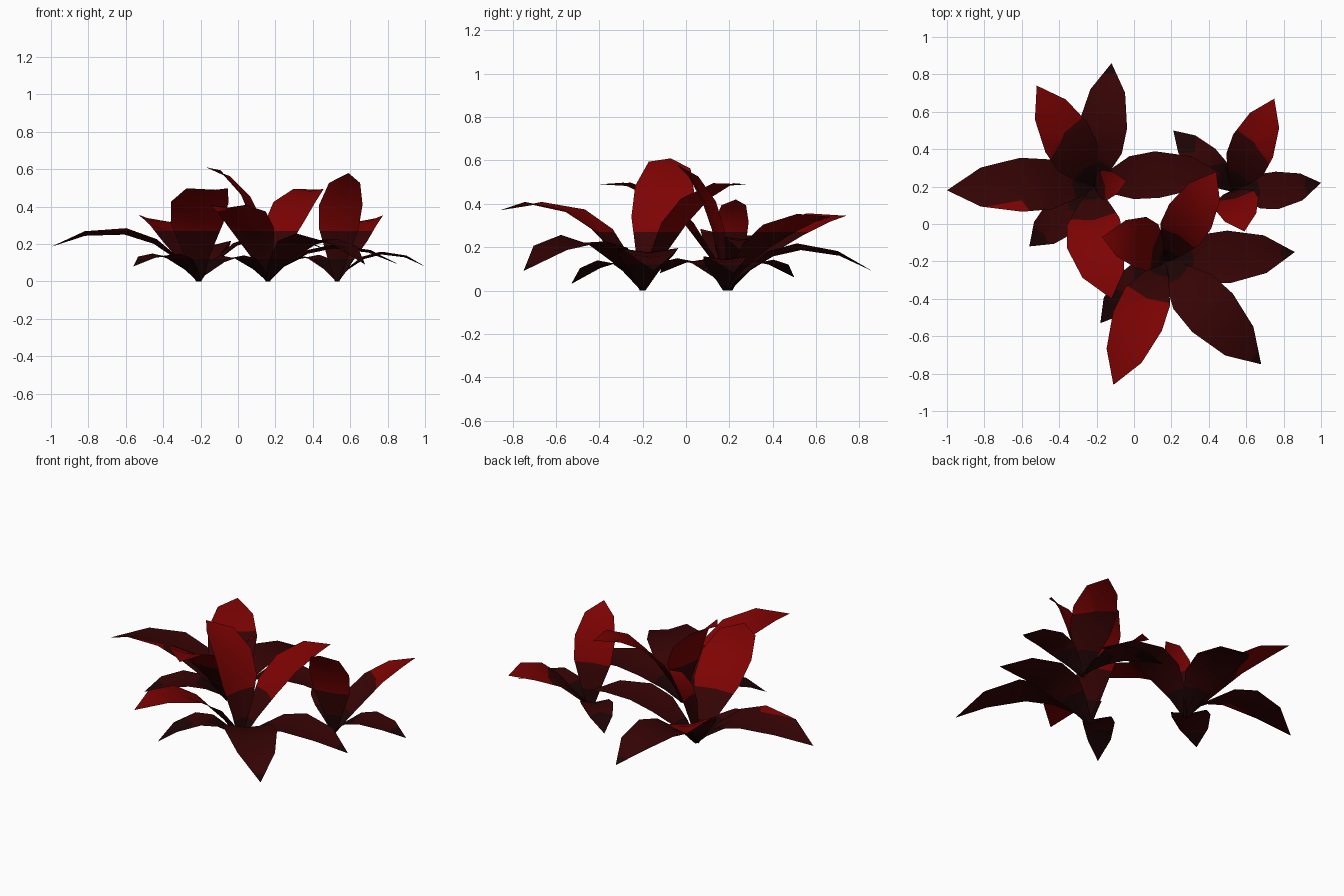
import bpy, bmesh
from mathutils import Vector

if "Cube" in bpy.data.objects:
    bpy.data.objects.remove(bpy.data.objects["Cube"])


def make_material(name, colour):
    mat = bpy.data.materials.new(name)
    mat.use_nodes = True
    mat.diffuse_color = (*colour, 1)
    bsdf = next(n for n in mat.node_tree.nodes if n.type == 'BSDF_PRINCIPLED')
    bsdf.inputs["Base Color"].default_value = (*colour, 1)
    bsdf.inputs["Roughness"].default_value = 0.9
    return mat


# Colours from the ground up, split at fixed heights
MATERIALS = [
    make_material("blackish red", (0.012, 0.0012, 0.0015)),
    make_material("dark red", (0.036, 0.001, 0.0012)),
    make_material("bright red", (0.205, 0.0008, 0.0008)),
]
BANDS = (0.12, 0.27)

# Leaf outline: (fraction of length, fraction of half width)
OUTLINE = [(0, 0.1), (0.15, 0.48), (0.35, 0.92), (0.55, 1), (0.8, 0.72), (1, 0)]


def add_leaf(name, base, tip, shoulder, half_width, bow=0, roll=0, lean=0.2):
    """Arching leaf from base to tip; shoulder is its height at 0.6 of the way.
    Positive roll lifts the leaf's left edge, seen looking from base to tip.
    More lean makes it start upright and bend outward later."""
    base, tip = Vector((*base, 0)), Vector(tip)
    run = Vector((tip.x - base.x, tip.y - base.y, 0))
    side = Vector((-run.y, run.x, 0)).normalized()
    bend = (tip.z - shoulder / 0.6) / 0.4
    rise = tip.z - bend

    bm = bmesh.new()
    previous = None
    for u, w in OUTLINE:
        reach = u * (1 - lean) + lean * u * u
        centre = base + run * reach + side * (bow * 4 * u * (1 - u))
        centre.z = rise * u + bend * u * u
        tangent = run * (1 - lean + 2 * lean * u)
        tangent.z = rise + 2 * bend * u
        normal = tangent.cross(side).normalized()
        if w:
            # The roll fades in from the stalk
            across = (side + normal * roll * min(1, 2 * u)).normalized()
            offset = across * half_width * w
            lift = normal * half_width * w * 0.14
            row = [bm.verts.new(p) for p in
                   (centre + offset + lift, centre, centre - offset + lift)]
        else:
            row = [bm.verts.new(centre)]
        if previous:
            for i in range(2):
                corners = [previous[i + 1], previous[i]]
                corners += [row[i], row[i + 1]] if len(row) > 1 else row
                bm.faces.new(corners)
        previous = row

    # Cut at the colour heights, then colour each piece by its height
    for z in BANDS:
        bmesh.ops.bisect_plane(bm, geom=bm.verts[:] + bm.edges[:] + bm.faces[:],
                               plane_co=(0, 0, z), plane_no=(0, 0, 1), dist=1e-5)
    for face in bm.faces:
        height = face.calc_center_median().z
        face.material_index = sum(height > z for z in BANDS)
        face.smooth = True
    bm.normal_update()
    if sum(face.normal.z for face in bm.faces) < 0:
        bmesh.ops.reverse_faces(bm, faces=bm.faces[:])

    mesh = bpy.data.meshes.new(name)
    bm.to_mesh(mesh)
    bm.free()
    for mat in MATERIALS:
        mesh.materials.append(mat)
    bpy.context.collection.objects.link(bpy.data.objects.new(name, mesh))


def add_plant(name, base, leaves):
    for i, leaf in enumerate(leaves, 1):
        add_leaf(f"{name}_leaf_{i}", base, *leaf)


# Each leaf: tip, shoulder height, half width, sideways bow, roll, lean
add_plant("back_right_plant", (-0.21, 0.2), [
    ((-1.0, 0.18, 0.185), 0.255, 0.145, -0.02, 0.1),
    ((-0.52, 0.74, 0.345), 0.278, 0.14, 0, 0.2),
    ((-0.12, 0.86, 0.09), 0.187, 0.13, 0, -0.1),
    ((0.47, 0.27, 0.17), 0.24, 0.125, 0.03),
    ((-0.12, -0.4, 0.49), 0.43, 0.155, -0.04, 0, 0.1),
    ((-0.56, -0.12, 0.08), 0.135, 0.11),
    ((-0.04, 0.23, 0.42), 0.33, 0.08, 0, 0, 0.6),
])
add_plant("front_plant", (0.16, -0.2), [
    ((-0.11, -0.86, 0.37), 0.37, 0.14, -0.01),
    ((0.68, -0.75, 0.09), 0.22, 0.15, 0, -0.1),
    ((0.86, -0.15, 0.09), 0.177, 0.14),
    ((0.44, 0.28, 0.49), 0.43, 0.13, 0, 0, 0.1),
    ((-0.17, -0.07, 0.61), 0.485, 0.14, -0.05, 0.2, 0.3),
    ((-0.18, -0.53, 0.03), 0.125, 0.09, -0.03),
])
add_plant("back_left_plant", (0.53, 0.18), [
    ((0.75, 0.67, 0.34), 0.28, 0.125, 0, -0.22),
    ((1.0, 0.22, 0.08), 0.145, 0.1, -0.02),
    ((0.21, 0.5, 0.06), 0.13, 0.09),
    ((0.59, -0.04, 0.58), 0.43, 0.12, 0, 0, 0.6),
])
